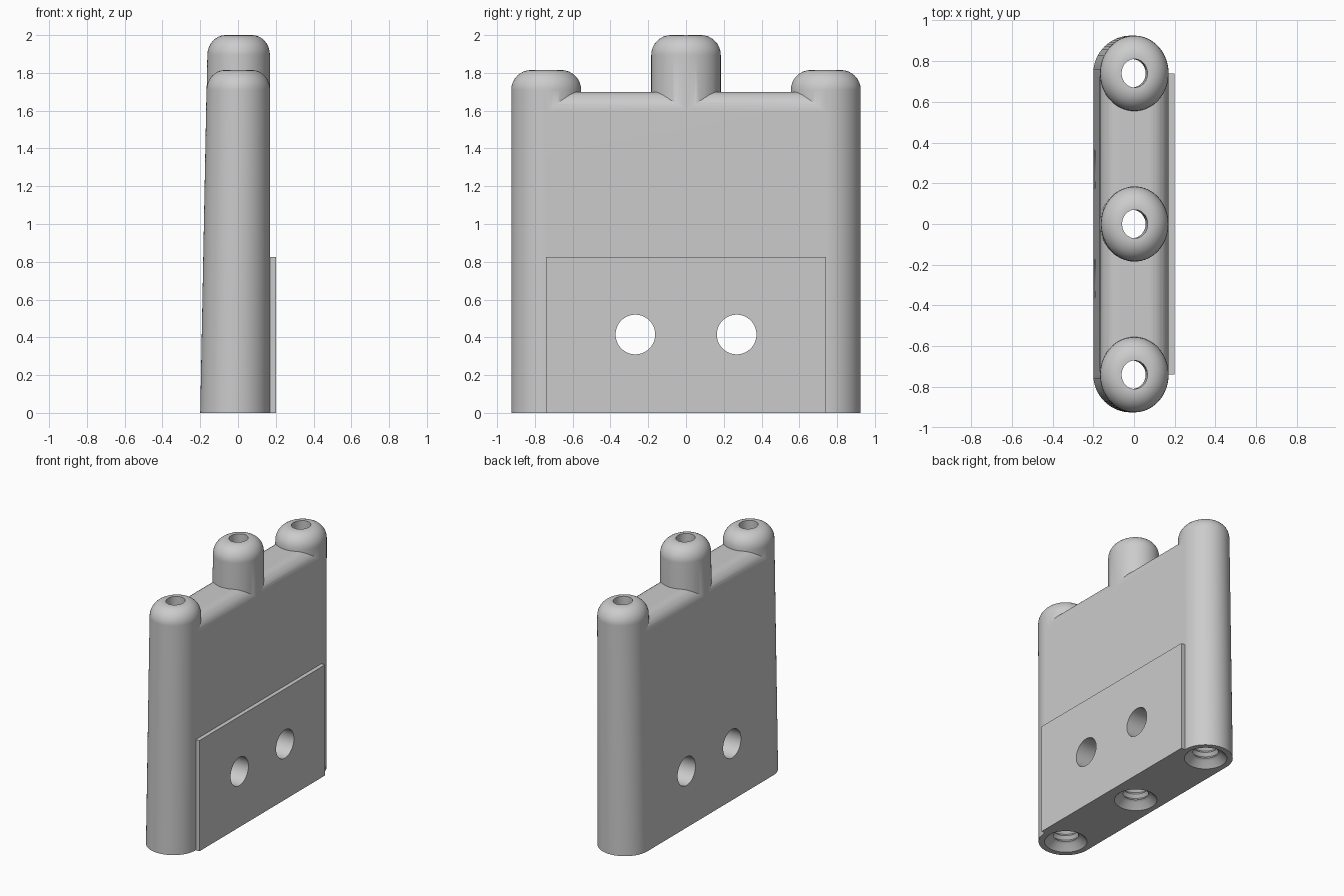
import bpy, bmesh, math

if "Cube" in bpy.data.objects:
    bpy.data.objects.remove(bpy.data.objects["Cube"])

CX, R = -0.015, 0.185        # axis and radius of the posts at the base
FACE = CX + R                # upright broad face
POST_Y = 0.74

grey = bpy.data.materials.new("plain grey")
grey.use_nodes = True
grey.diffuse_color = (0.6, 0.6, 0.6, 1)
grey.node_tree.nodes["Principled BSDF"].inputs["Base Color"].default_value = (0.6, 0.6, 0.6, 1)


def make(name, bm):
    bmesh.ops.recalc_face_normals(bm, faces=bm.faces)
    mesh = bpy.data.meshes.new(name)
    bm.to_mesh(mesh)
    bm.free()
    mesh.materials.append(grey)
    obj = bpy.data.objects.new(name, mesh)
    bpy.context.collection.objects.link(obj)
    return obj


def loft(name, rings):
    """Skin a list of closed rings and cap both ends."""
    bm = bmesh.new()
    loops = [[bm.verts.new(p) for p in ring] for ring in rings]
    n = len(loops[0])
    for a, b in zip(loops, loops[1:]):
        for i in range(n):
            j = (i + 1) % n
            bm.faces.new((a[i], a[j], b[j], b[i]))
    bm.faces.new(loops[0])
    bm.faces.new(loops[-1])
    return make(name, bm)


def lathe(name, y, profile, n=64):
    turns = [2 * math.pi * i / n for i in range(n)]
    return loft(name, [[(CX + r * math.cos(t), y + r * math.sin(t), z) for t in turns]
                       for r, z in profile])


def fillet(r, top, rad, steps=8):
    """Quarter-round edge from the side wall up to the flat top."""
    return [(r - rad + rad * math.cos(a), top - rad + rad * math.sin(a))
            for a in (math.pi / 2 * i / steps for i in range(steps + 1))]


def combine(target, other, operation):
    mod = target.modifiers.new("join", "BOOLEAN")
    mod.operation, mod.solver, mod.object = operation, "EXACT", other
    bpy.context.view_layer.objects.active = target
    bpy.ops.object.modifier_apply(modifier=mod.name)
    bpy.data.objects.remove(other)


# Broad slab with rounded upper long edges
edge = fillet(R, 1.70, 0.105)
section = [(R, 0)] + edge + [(-x, z) for x, z in reversed(edge)] + [(-R, 0)]
body = loft("bracket_body", [[(CX + x, y, z) for x, z in section] for y in (-POST_Y, POST_Y)])

# Domed posts at both ends and in the middle
for y, r, base, top in ((-POST_Y, R, 0, 1.815), (POST_Y, R, 0, 1.815), (0, R - 0.001, 1.0, 2.0)):
    combine(body, lathe("post", y, [(r, base)] + fillet(r, top, 0.105)), "UNION")

# Raised mounting plate
plate = [(0.15, -POST_Y), (0.2, -POST_Y), (0.2, POST_Y), (0.15, POST_Y)]
combine(body, loft("plate", [[(x, y, z) for x, y in plate] for z in (0, 0.825)]), "UNION")

# Bores through the posts, countersunk and ridged at the base
bore = [(0.185, -0.04), (0.105, 0.04)]
for i in range(7):
    z = 0.05 + i * 0.045
    bore += [(0.085, z), (0.105, z + 0.022)]
bore += [(0.07, 0.37), (0.07, 2.1)]
for y in (-POST_Y, 0, POST_Y):
    combine(body, lathe("bore", y, bore, 48), "DIFFERENCE")

# Two round cross holes
turns = [2 * math.pi * i / 64 for i in range(64)]
for y in (-0.268, 0.268):
    rings = [[(x, y + 0.105 * math.cos(t), 0.415 + 0.105 * math.sin(t)) for t in turns]
             for x in (-0.4, 0.4)]
    combine(body, loft("cross_hole", rings), "DIFFERENCE")

# Taper in thickness, keeping the plate side upright
for v in body.data.vertices:
    if v.co.x < FACE:
        v.co.x = FACE + (v.co.x - FACE) * (1 - 0.0525 * v.co.z)

# Smooth curves, crisp edges
bpy.ops.object.select_all(action="DESELECT")
body.select_set(True)
bpy.context.view_layer.objects.active = body
bpy.ops.object.shade_smooth_by_angle(angle=math.radians(30))
weighted = body.modifiers.new("even shading", "WEIGHTED_NORMAL")
weighted.keep_sharp = True
